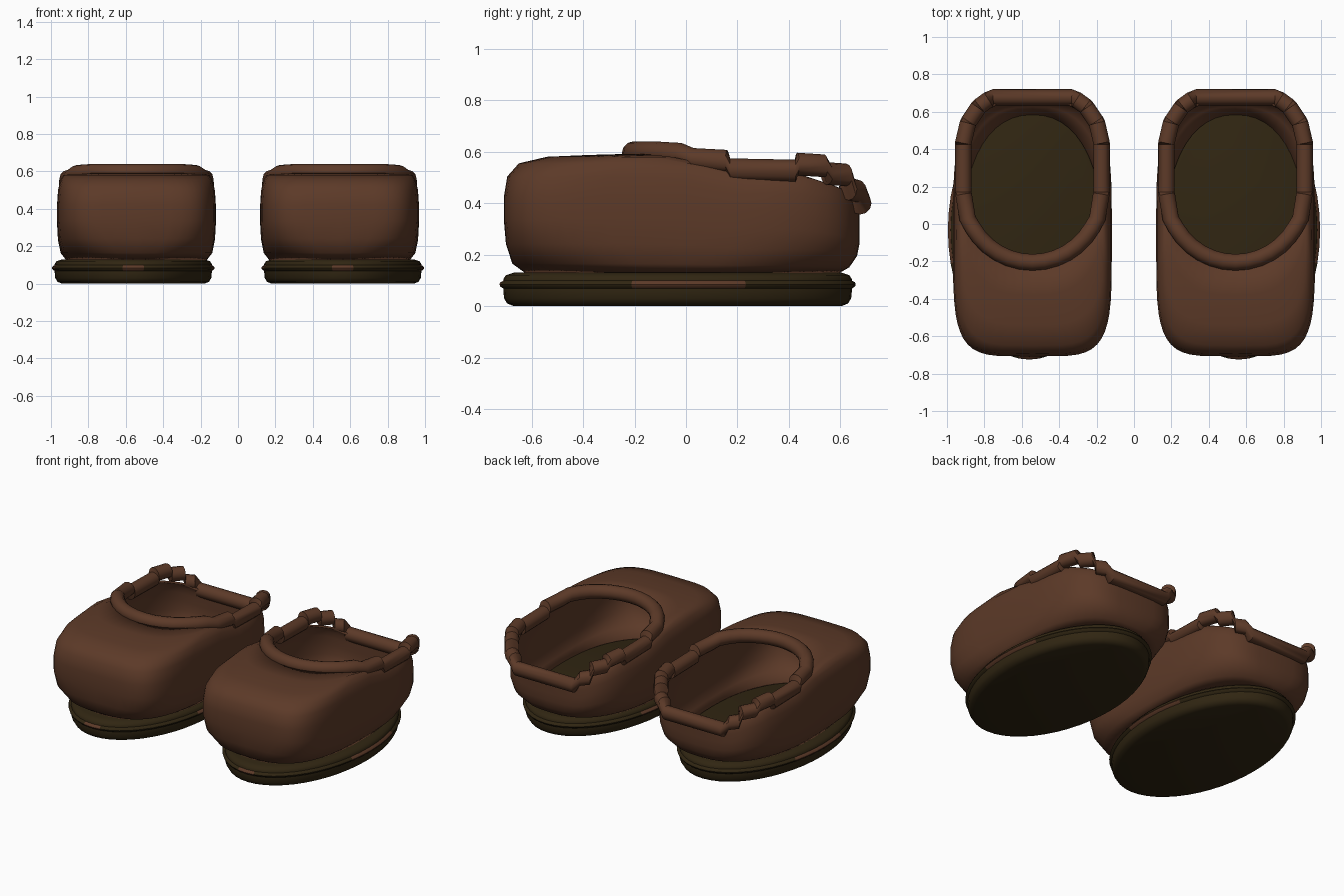
import bpy, bmesh, math

if "Cube" in bpy.data.objects:
    bpy.data.objects.remove(bpy.data.objects["Cube"])

N = 48  # segments around each shoe


def material(name, rgb):
    m = bpy.data.materials.new(name)
    m.diffuse_color = (*rgb, 1)
    m.use_nodes = True
    m.node_tree.nodes["Principled BSDF"].inputs["Base Color"].default_value = m.diffuse_color
    return m


BROWN = material("brown leather", (0.108, 0.042, 0.021))
OLIVE = material("dark olive rubber", (0.030, 0.019, 0.006))


def oval(hw, y0, y1, n_front=2.0, n_back=2.0):
    """Superellipse outline, squarer for larger exponents."""
    cy, hl, pts = (y0 + y1) / 2, (y1 - y0) / 2, []
    for i in range(N):
        a = 2 * math.pi * i / N
        c, s = math.cos(a), math.sin(a)
        e = 2 / (n_back if s > 0 else n_front)
        pts.append((hw * math.copysign(abs(c) ** e, c),
                    cy + hl * math.copysign(abs(s) ** e, s)))
    return pts


def loft(name, rings, mats, cx, side, caps=False, closed=False, angle=40):
    """Skin a list of point rings; side mirrors the part across x = 0."""
    bm = bmesh.new()
    loops = [[bm.verts.new((side * (cx + x), y, z)) for x, y, z in r] for r in rings]
    pairs = list(zip(loops, loops[1:] + loops[:1])) if closed else list(zip(loops, loops[1:]))
    for a, b in pairs:
        n = len(a)
        for i in range(n):
            bm.faces.new((a[i], a[(i + 1) % n], b[(i + 1) % n], b[i]))
    if caps:
        bm.faces.new(loops[0])
        bm.faces.new(loops[-1])
    bmesh.ops.recalc_face_normals(bm, faces=bm.faces[:])
    me = bpy.data.meshes.new(name)
    bm.to_mesh(me)
    bm.free()
    ob = bpy.data.objects.new(name, me)
    bpy.context.collection.objects.link(ob)
    for m in mats:
        me.materials.append(m)
    bpy.ops.object.select_all(action='DESELECT')
    ob.select_set(True)
    bpy.context.view_layer.objects.active = ob
    bpy.ops.object.shade_smooth_by_angle(angle=math.radians(angle))
    return ob


def top_height(y):
    """Height of the upper's top edge along the shoe."""
    pts = [(-0.9, 0.592), (-0.1, 0.592), (0.0, 0.575), (0.2, 0.515),
           (0.45, 0.51), (0.6, 0.46), (0.68, 0.39), (0.9, 0.39)]
    for (ya, za), (yb, zb) in zip(pts, pts[1:]):
        if y <= yb:
            return za + (zb - za) * (y - ya) / (yb - ya)


def make_sole(tag, side):
    # (inset, height) profile of the rounded sole slab
    prof = [(0.04, 0.0), (0.015, 0.01), (0.003, 0.03), (0, 0.06),
            (0, 0.105), (0.01, 0.12), (0.04, 0.13)]
    rings = [[(x, y, z) for x, y in oval(0.42 - d, -0.71 + d, 0.645 - d)] for d, z in prof]
    loft("sole_" + tag, rings, [OLIVE], 0.56, side, caps=True)
    # thin pointed welt around the sole
    prof = [(-0.002, 0.067), (0.012, 0.076), (0.015, 0.084), (0.012, 0.092), (-0.002, 0.1)]
    rings = [[(x, y, z) for x, y in oval(0.42 + d, -0.71 - d, 0.645 + d)] for d, z in prof]
    welt = loft("welt_" + tag, rings, [OLIVE, BROWN], 0.56, side)
    for p in welt.data.polygons:  # brown along the middle and at the toe
        y = p.center.y
        p.material_index = 1 if -0.25 < y < 0.2 or y < -0.71 else 0


def make_upper(tag, side):
    # (half width, front y, back y, front power, back power, height fraction)
    levels = [(0.375, -0.62, 0.59, 2.2, 2.2, 0.0),
              (0.405, -0.675, 0.635, 3.0, 2.6, 0.085),
              (0.42, -0.70, 0.665, 4.2, 3.2, 0.25),
              (0.425, -0.708, 0.675, 4.8, 3.5, 0.45),
              (0.425, -0.708, 0.675, 4.8, 3.5, 0.64),
              (0.42, -0.695, 0.675, 4.6, 3.5, 0.81),
              (0.408, -0.65, 0.675, 4.2, 3.4, 0.92),
              (0.392, -0.54, 0.675, 3.6, 3.2, 0.975),
              (0.382, -0.38, 0.675, 2.8, 3.0, 0.99),
              (0.372, -0.205, 0.67, 2.1, 2.8, 1.0)]
    rings = []
    for hw, y0, y1, nf, nb, f in levels:
        rings.append([(x, y, 0.125 + (top_height(y) - 0.125) * f)
                      for x, y in oval(hw, y0, y1, nf, nb)])
    ob = loft("upper_" + tag, rings, [BROWN], 0.543, side, angle=60)
    mod = ob.modifiers.new("thickness", 'SOLIDIFY')
    mod.thickness = 0.012


def make_collar(tag, side):
    # smooth front arc, then stepped sides down to the low heel bar
    half = []
    for i in range(9):
        a = math.radians(-90 + 10 * i)
        half.append((0.37 * math.cos(a), 0.17 + 0.375 * math.sin(a),
                     0.596 - 0.012 * max(0, i - 4) / 4))
    half = [p for p in half if p[1] < 0.02]
    half += [(0.347, 0.03, 0.57), (0.368, 0.16, 0.563), (0.37, 0.172, 0.53),
             (0.37, 0.425, 0.525), (0.37, 0.432, 0.552), (0.345, 0.54, 0.545),
             (0.34, 0.548, 0.515), (0.29, 0.622, 0.51), (0.283, 0.63, 0.455),
             (0.235, 0.665, 0.448), (0.21, 0.677, 0.40)]
    path = half + [(-x, y, z) for x, y, z in half[:0:-1]]
    n, k, r, rings = len(path), 12, 0.044, []
    for i, (x, y, z) in enumerate(path):
        px, py, _ = path[i - 1]
        qx, qy, _ = path[(i + 1) % n]
        d = math.hypot(qx - px, qy - py)
        nx, ny = (qy - py) / d, (px - qx) / d  # outward, level with the ground
        ring = []
        for j in range(k):
            a = 2 * math.pi * j / k
            u, v = r * math.cos(a), r * math.sin(a)
            ring.append((x + nx * u, y + ny * u, z + v))
        rings.append(ring)
    loft("collar_" + tag, rings, [BROWN], 0.543, side, closed=True, angle=35)


for tag, side in (("right", 1), ("left", -1)):
    make_sole(tag, side)
    make_upper(tag, side)
    make_collar(tag, side)
